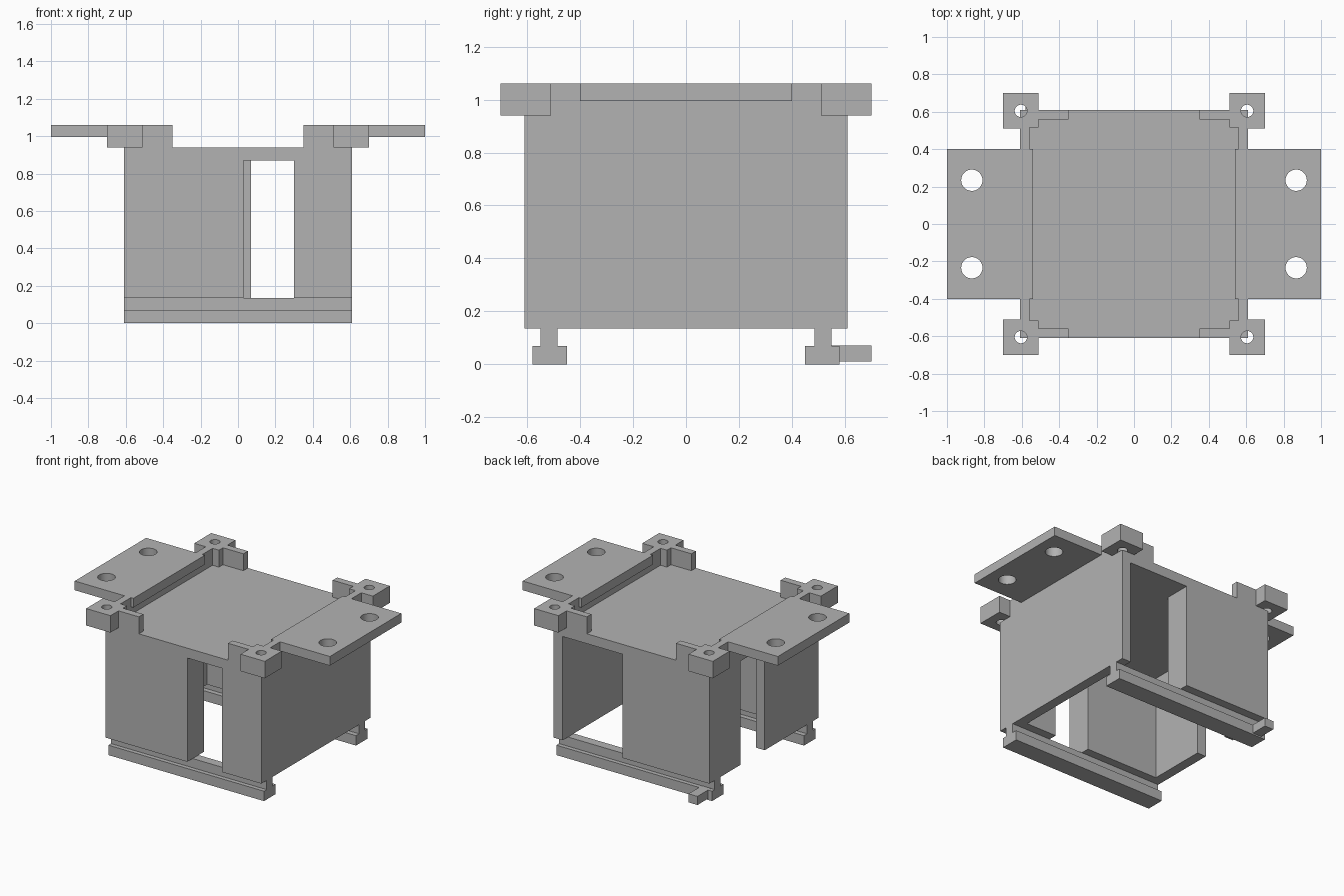
import bpy, bmesh, math

cube = bpy.data.objects.get("Cube")
if cube:
    bpy.data.objects.remove(cube, do_unlink=True)

GREY = (0.45, 0.45, 0.45, 1.0)
mat = bpy.data.materials.new("mid grey")
mat.use_nodes = True
mat.diffuse_color = GREY
bsdf = next(n for n in mat.node_tree.nodes if n.type == 'BSDF_PRINCIPLED')
bsdf.inputs["Base Color"].default_value = GREY


def rect(x0, x1, y0, y1):
    return [(x0, y0), (x1, y0), (x1, y1), (x0, y1)]


def circle(cx, cy, r, n=32):
    return [(cx + r * math.cos(math.tau * i / n), cy + r * math.sin(math.tau * i / n))
            for i in range(n)]


def plate(name, outline, z0, z1, holes=(), mirror=""):
    """Extrude a plan outline, with optional holes, between two heights."""
    curve = bpy.data.curves.new(name, 'CURVE')
    curve.dimensions = '2D'
    curve.fill_mode = 'BOTH'
    curve.extrude = (z1 - z0) / 2
    for loop in [outline, *holes]:
        spline = curve.splines.new('POLY')
        spline.points.add(len(loop) - 1)
        for p, (x, y) in zip(spline.points, loop):
            p.co = (x, y, 0, 1)
        spline.use_cyclic_u = True
    temp = bpy.data.objects.new(name + "_outline", curve)
    bpy.context.collection.objects.link(temp)
    deps = bpy.context.evaluated_depsgraph_get()
    mesh = bpy.data.meshes.new_from_object(temp.evaluated_get(deps))
    bpy.data.objects.remove(temp, do_unlink=True)
    bpy.data.curves.remove(curve)

    bm = bmesh.new()
    bm.from_mesh(mesh)
    bmesh.ops.remove_doubles(bm, verts=bm.verts, dist=0.0001)
    bmesh.ops.translate(bm, verts=bm.verts, vec=(0, 0, (z0 + z1) / 2))
    bmesh.ops.recalc_face_normals(bm, faces=bm.faces)
    bm.to_mesh(mesh)
    bm.free()
    mesh.name = name
    mesh.materials.clear()
    mesh.materials.append(mat)

    obj = bpy.data.objects.new(name, mesh)
    bpy.context.collection.objects.link(obj)
    if mirror:
        mod = obj.modifiers.new("mirror", 'MIRROR')
        mod.use_axis = ("x" in mirror, "y" in mirror, False)
        mod.use_mirror_merge = False
    bpy.ops.object.select_all(action='DESELECT')
    obj.select_set(True)
    bpy.context.view_layer.objects.active = obj
    bpy.ops.object.shade_smooth_by_angle(angle=math.radians(30))
    return obj


# Main heights and half widths
OUT, IN_X, IN_Y = 0.61, 0.54, 0.425
BASE, CEIL, DECK, TOP = 0.135, 0.87, 0.94, 1.06
LIP = 0.995

# Closed deck over the hollow body
plate("deck", rect(-OUT, OUT, -OUT, OUT), CEIL, DECK)

# Walls in three runs, leaving openings at the front, back and one side
plate("right_wall_run", [(0.3, -OUT), (OUT, -OUT), (OUT, OUT), (IN_X, OUT),
                         (IN_X, -IN_Y), (0.3, -IN_Y)], BASE, CEIL)
plate("front_wall_run", [(0.03, -OUT), (0.03, -IN_Y), (-IN_X, -IN_Y), (-IN_X, -0.01),
                         (-OUT, -0.01), (-OUT, -OUT)], BASE, CEIL)
plate("back_wall_run", [(0.07, OUT), (-OUT, OUT), (-OUT, 0.26), (-IN_X, 0.26),
                        (-IN_X, IN_Y), (0.07, IN_Y)], BASE, CEIL)

# T-shaped rails under the front and back walls
plate("rail_stem", rect(-OUT, OUT, 0.485, 0.55), 0.07, BASE, mirror="y")
plate("rail_foot", rect(-OUT, OUT, 0.45, 0.58), 0, 0.07, mirror="y")
plate("rail_stub", rect(-0.58, -0.51, 0.55, 0.70), 0.01, 0.071)

# Raised corner brackets with a screw tab each
plate("corner_bracket",
      [(0.35, 0.56), (0.51, 0.56), (0.51, 0.515), (0.56, 0.515), (0.56, 0.4), (OUT, 0.4),
       (OUT, 0.51), (0.7, 0.51), (0.7, 0.7), (0.51, 0.7), (0.51, OUT), (0.35, OUT)],
      DECK, TOP, holes=[circle(0.605, 0.605, 0.033)], mirror="xy")

# Side mounting flanges on low risers
plate("flange_riser", rect(0.56, OUT, -0.4, 0.4), DECK, LIP, mirror="x")
plate("mounting_flange", rect(IN_X, 1.0, -0.4, 0.4), LIP, TOP,
      holes=[circle(0.867, s * 0.234, 0.057) for s in (-1, 1)], mirror="x")
